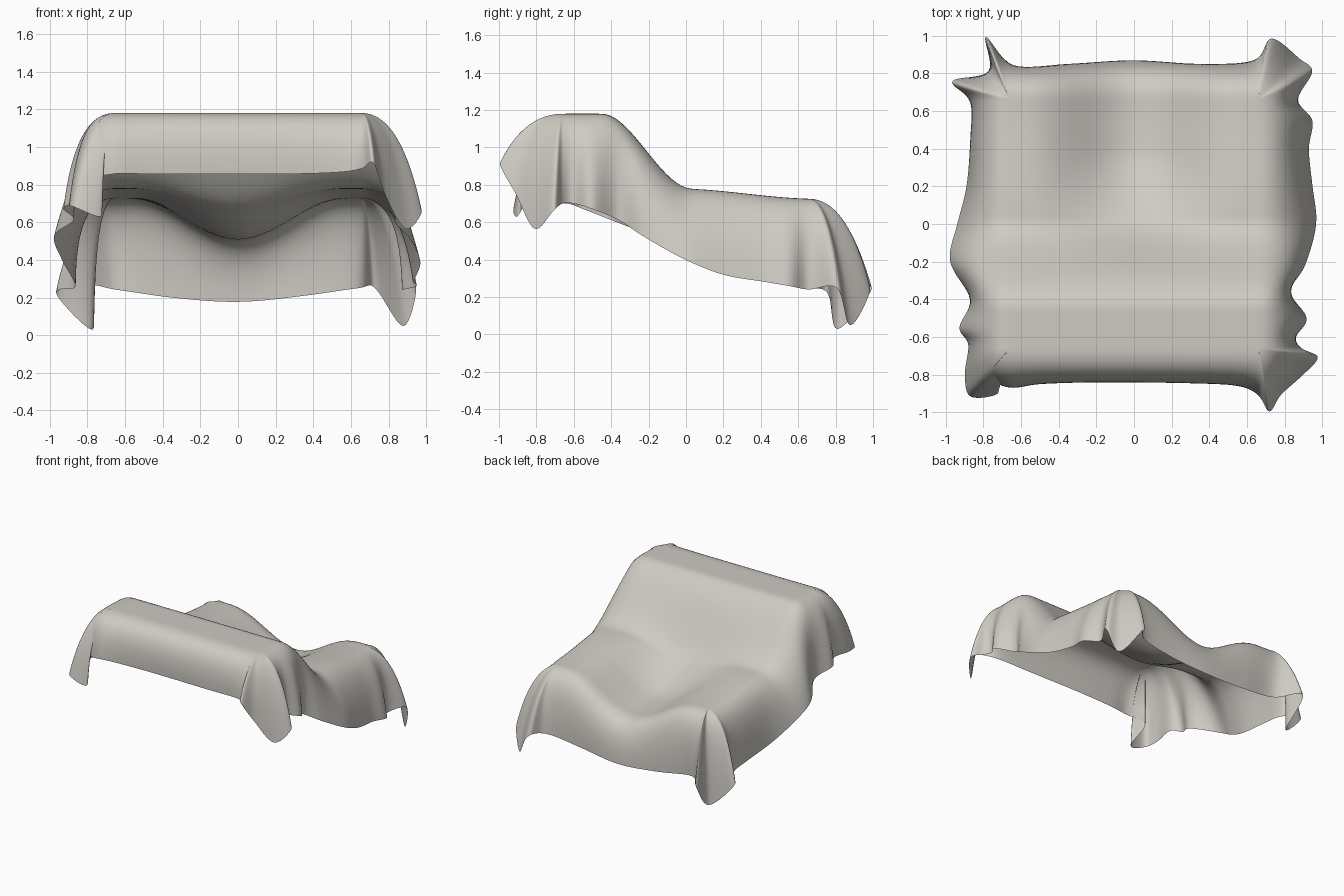
import bpy, bmesh, math
from mathutils import Vector

if "Cube" in bpy.data.objects:
    bpy.data.objects.remove(bpy.data.objects["Cube"])

EDGE = 0.66        # half width of the flat area before the cloth turns down
SEGMENTS = 8       # samples between hem points
INNER, OUTER = 36, 22

# Hanging hem, one run for each side, counter-clockwise from the front middle
front_to_left = [(0, -.84, .85), (.3, -.845, .85), (.55, -.86, .86), (.66, -.91, .88),
                 (.72, -1, .91), (.78, -.91, .74), (.89, -.81, .55), (.98, -.71, .65)]
left_side = [(.89, -.66, .69), (.86, -.6, .69), (.92, -.5, .66), (.83, -.36, .6), (.91, -.22, .51),
             (.97, 0, .39), (.95, .2, .31), (.93, .4, .275), (.95, .55, .25), (.87, .66, .23)]
back_side = [(.95, .81, .24), (.88, .88, .03), (.73, .99, .24), (.64, .87, .24), (.35, .85, .2),
             (0, .87, .17), (-.35, .85, .19), (-.64, .84, .23), (-.79, 1, .24), (-.77, .81, .01),
             (-.97, .76, .21)]
right_side = [(-.87, .65, .24), (-.87, .45, .27), (-.89, .2, .31), (-.94, 0, .4), (-.98, -.2, .52),
              (-.87, -.4, .6), (-.93, -.55, .66), (-.88, -.64, .69)]
right_to_front = [(-.9, -.8, .68), (-.87, -.92, .67), (-.72, -.9, .62), (-.8, -.82, .8),
                  (-.66, -.87, .85), (-.5, -.85, .85), (-.25, -.84, .85)]
hem_points = [Vector(p) for p in
              front_to_left + left_side + back_side + right_side + right_to_front]


def clamp(v, low, high):
    return max(low, min(high, v))


def smooth_step(v, low, high):
    t = clamp((v - low) / (high - low), 0, 1)
    return t * t * (3 - 2 * t)


def cloth_height(x, y):
    """High rounded back falling to a low seat that sags in the middle."""
    z = 1.18 - 0.40 * smooth_step(y, -0.45, 0.03) - 0.055 * smooth_step(y, -0.05, 0.7)
    sag = math.cos(math.pi * clamp(x / 1.14, -0.5, 0.5)) ** 2
    return z - 0.22 * sag * smooth_step(y, -0.3, 0.4)


def spline(points, steps):
    """Closed smooth curve through the points."""
    result, n = [], len(points)
    for i in range(n):
        a, b, c, d = (points[(i + k) % n] for k in (-1, 0, 1, 2))
        for s in range(steps):
            t = s / steps
            result.append(0.5 * (2 * b + (c - a) * t + (2 * a - 5 * b + 4 * c - d) * t ** 2
                                 + (3 * b - a - 3 * c + d) * t ** 3))
    return result


def bezier(a, b, c, d, t):
    s = 1 - t
    return a * s ** 3 + b * 3 * s * s * t + c * 3 * s * t * t + d * t ** 3


def column(hem):
    """One strip of cloth from the middle, over the edge and down to the hem."""
    rx, ry = clamp(hem.x, -EDGE, EDGE), clamp(hem.y, -EDGE, EDGE)
    strip = []
    for i in range(INNER):
        s = i / INNER
        strip.append(Vector((rx * s, ry * s, cloth_height(rx * s, ry * s))))
    top = Vector((rx, ry, cloth_height(rx, ry)))
    out = Vector((hem.x - rx, hem.y - ry, 0)).normalized()
    shoulder = top + out * 0.17
    low = (top + out * 0.2).lerp(hem, 0.55)
    low.z = hem.z + 0.5 * (top.z - hem.z)
    strip += [bezier(top, shoulder, low, hem, i / OUTER) for i in range(OUTER + 1)]
    return strip


# Cloth colour
fabric = bpy.data.materials.new("warm_grey_fabric")
fabric.use_nodes = True
colour = (0.62, 0.595, 0.55, 1)
fabric.diffuse_color = colour
shader = next(n for n in fabric.node_tree.nodes if n.type == 'BSDF_PRINCIPLED')
shader.inputs["Base Color"].default_value = colour
shader.inputs["Roughness"].default_value = 0.8

# Draped cloth sheet
bm = bmesh.new()
columns = [[bm.verts.new(p) for p in column(h)] for h in spline(hem_points, SEGMENTS)]
for i, here in enumerate(columns):
    after = columns[(i + 1) % len(columns)]
    for j in range(len(here) - 1):
        bm.faces.new((here[j], here[j + 1], after[j + 1], after[j]))
bmesh.ops.remove_doubles(bm, verts=bm.verts, dist=0.0004)
bm.normal_update()
for face in bm.faces:
    face.smooth = True
mesh = bpy.data.meshes.new("draped_cloth")
bm.to_mesh(mesh)
bm.free()
mesh.materials.append(fabric)
cloth = bpy.data.objects.new("draped_cloth", mesh)
bpy.context.collection.objects.link(cloth)

# Relax the folds
relax = cloth.modifiers.new("relax", 'SMOOTH')
relax.factor = 0.5
relax.iterations = 4
